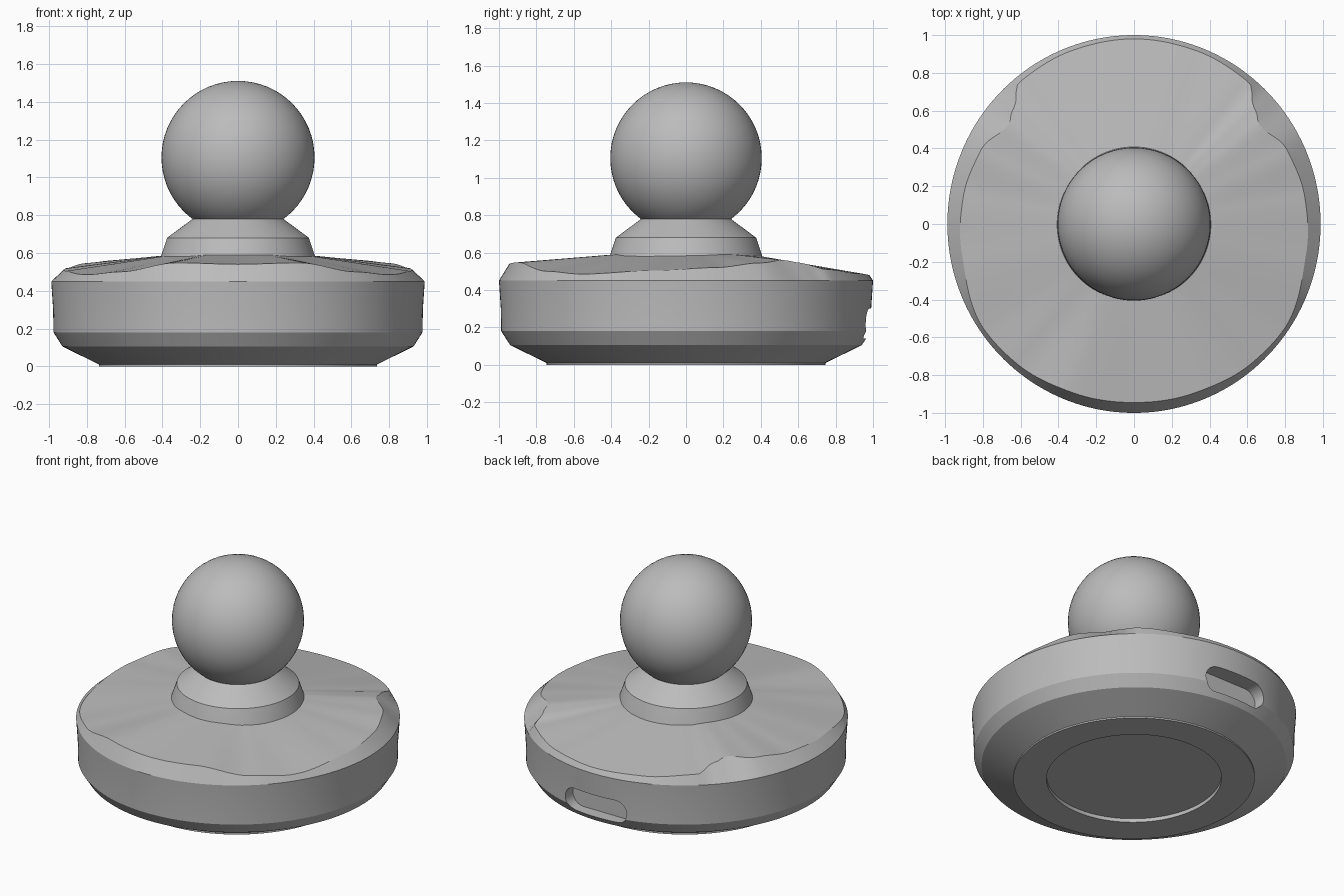
import bpy, bmesh
from math import sin, cos, pi, radians, degrees, asin

cube = bpy.data.objects.get("Cube")
if cube:
    bpy.data.objects.remove(cube, do_unlink=True)

SEGMENTS = 180

grey = bpy.data.materials.new("light_grey")
grey.use_nodes = True
colour = (0.5, 0.5, 0.5, 1)
grey.diffuse_color = colour
grey.node_tree.nodes["Principled BSDF"].inputs["Base Color"].default_value = colour


def finish(obj, angle=25):
    """Assign the colour and smooth everything but the sharp edges."""
    if not obj.data.materials:
        obj.data.materials.append(grey)
    bpy.ops.object.select_all(action='DESELECT')
    obj.select_set(True)
    bpy.context.view_layer.objects.active = obj
    bpy.ops.object.shade_smooth_by_angle(angle=radians(angle))


def loft(name, rings):
    """Close a stack of equal rings, bottom first, into a solid."""
    bm = bmesh.new()
    loops = [[bm.verts.new(p) for p in ring] for ring in rings]
    n = len(loops[0])
    for low, high in zip(loops, loops[1:]):
        for i in range(n):
            j = (i + 1) % n
            bm.faces.new((low[i], low[j], high[j], high[i]))
    bm.faces.new(loops[0][::-1])
    bm.faces.new(loops[-1])
    bmesh.ops.recalc_face_normals(bm, faces=bm.faces)
    mesh = bpy.data.meshes.new(name)
    bm.to_mesh(mesh)
    bm.free()
    obj = bpy.data.objects.new(name, mesh)
    bpy.context.collection.objects.link(obj)
    return obj


def ring(radius, z, squash=1.0):
    angles = [2 * pi * i / SEGMENTS for i in range(SEGMENTS)]
    return [(radius * cos(a) * squash, radius * sin(a), z) for a in angles]


# Crown edge, as (azimuth, radius, height), mirrored left to right
EDGE = [(-90, .945, .54), (-70, .95, .548), (-50, .965, .5), (-35, .97, .485),
        (-10, .925, .505), (10, .915, .52), (26, .9, .545), (38, .845, .56),
        (44, .885, .545), (51, .965, .51), (70, .975, .488), (90, .98, .48)]


def crown_edge(angle):
    a = degrees(asin(max(-1, min(1, sin(angle)))))
    for (a0, r0, z0), (a1, r1, z1) in zip(EDGE, EDGE[1:]):
        if a <= a1:
            t = (a - a0) / (a1 - a0)
            t = t * t * (3 - 2 * t)
            return r0 + (r1 - r0) * t, z0 + (z1 - z0) * t
    return EDGE[-1][1:]


def crown_ring(t):
    """Ring between the crown edge (t = 0) and the neck (t = 1)."""
    points = []
    for i in range(SEGMENTS):
        a = 2 * pi * i / SEGMENTS
        r, z = crown_edge(a)
        r += (0.3 - r) * t
        z += (0.598 - z) * t
        points.append((r * cos(a), r * sin(a), z))
    return points


# Base: recessed underside, flared foot, wall and uneven crown
profile = [(.54, .025), (.54, 0), (.745, 0), (.745, .01), (.94, .105),
           (.988, .18), (.99, .3), (1.0, .45)]
rings = [ring(r, z, .988) for r, z in profile]
rings += [crown_ring(t / 8) for t in range(9)]
base = loft("base", rings)

# Rounded slot cut into the back wall
HALF, RADIUS, MID = 0.23, 0.08, 0.22
outline = []
for side in (1, -1):
    for k in range(13):
        a = -pi / 2 + pi * k / 12
        outline.append((side * (HALF - RADIUS + RADIUS * cos(a)),
                        MID + side * RADIUS * sin(a)))
cutter = loft("slot_cutter", [[(x, y, z) for x, z in outline] for y in (.88, 1.1)])
cutter.hide_render = True
cutter.data.materials.append(grey)
base.data.materials.append(grey)
cut = base.modifiers.new("slot", 'BOOLEAN')
cut.operation = 'DIFFERENCE'
cut.solver = 'EXACT'
cut.object = cutter
bpy.context.view_layer.objects.active = base
bpy.ops.object.modifier_apply(modifier=cut.name)
bpy.data.objects.remove(cutter, do_unlink=True)
finish(base)

# Neck collar
neck = loft("neck", [ring(r, z) for r, z in
                     [(.43, .5), (.405, .59), (.375, .68), (.24, .78)]])
finish(neck)

# Ball grip
bpy.ops.mesh.primitive_uv_sphere_add(segments=64, ring_count=32, radius=.405,
                                     location=(0, 0, 1.105))
ball = bpy.context.object
ball.name = "ball_grip"
finish(ball)
